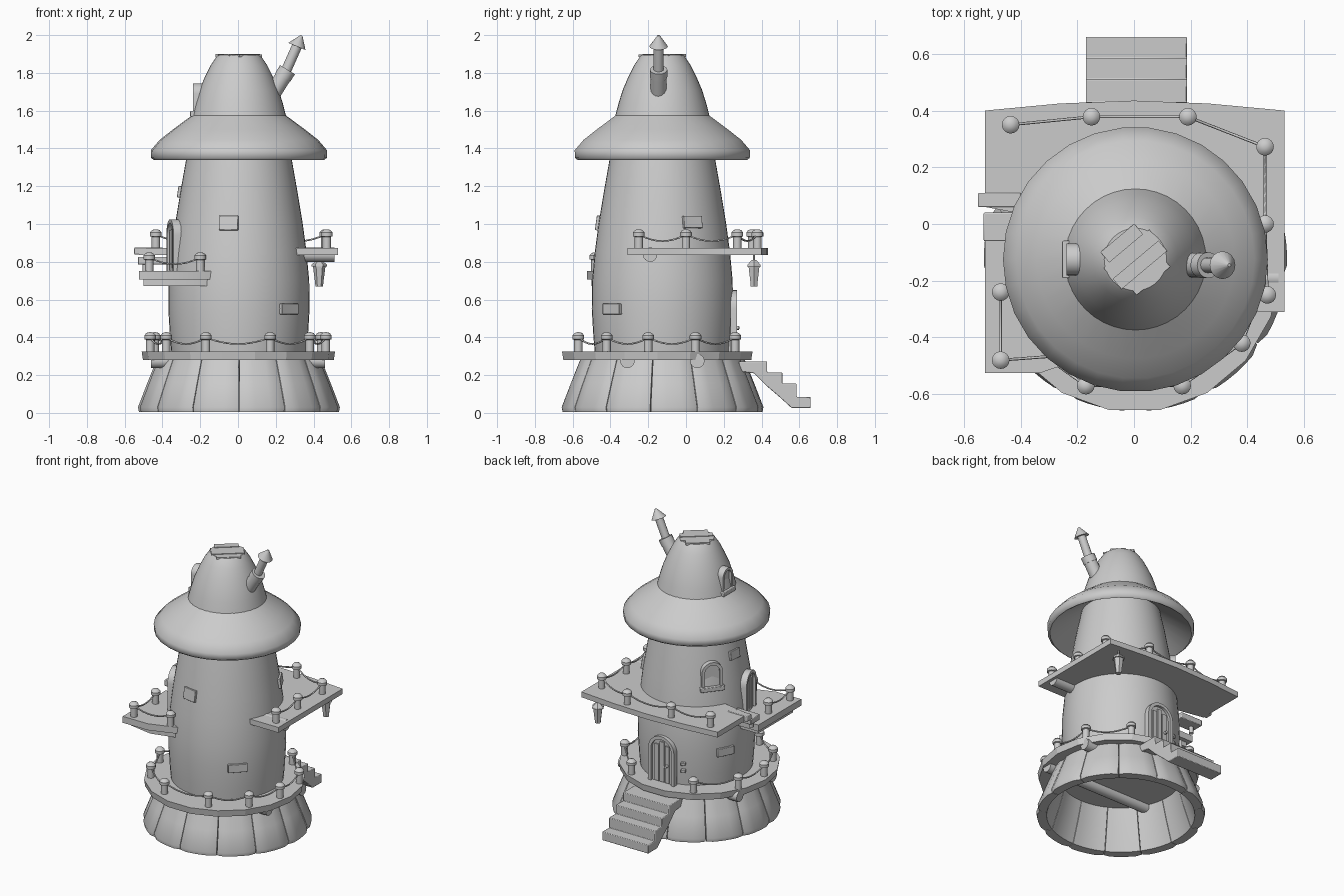
import bpy, bmesh
from math import sin, cos, pi, radians, sqrt
from mathutils import Vector, Matrix

cube = bpy.data.objects.get("Cube")
if cube:
    bpy.data.objects.remove(cube, do_unlink=True)

clay = bpy.data.materials.new("light grey clay")
clay.use_nodes = True
GREY = (0.6, 0.6, 0.6, 1)
clay.diffuse_color = GREY
clay.node_tree.nodes["Principled BSDF"].inputs["Base Color"].default_value = GREY
CENTRE = Vector((0.005, -0.125, 0))


def finish(name, bm, matrix=None, bevel=0, angle=35):
    """Turn a bmesh into a shaded object with the shared material."""
    bmesh.ops.recalc_face_normals(bm, faces=bm.faces)
    me = bpy.data.meshes.new(name)
    bm.to_mesh(me)
    bm.free()
    ob = bpy.data.objects.new(name, me)
    bpy.context.collection.objects.link(ob)
    me.materials.append(clay)
    if matrix:
        ob.matrix_world = matrix
    if bevel:
        mod = ob.modifiers.new("soft edges", "BEVEL")
        mod.width, mod.segments = bevel, 2
    bpy.ops.object.select_all(action="DESELECT")
    ob.select_set(True)
    bpy.context.view_layer.objects.active = ob
    bpy.ops.object.shade_smooth_by_angle(angle=radians(angle))
    return ob


def lathe(name, profile, sides, at=CENTRE, closed=False, matrix=None, angle=35, turn=0):
    """Revolve (radius, height) points; open profiles are capped."""
    bm = bmesh.new()
    rings = []
    for r, z in profile:
        rings.append([bm.verts.new((r * cos(2 * pi * i / sides + turn), r * sin(2 * pi * i / sides + turn), z))
                      for i in range(sides)])
    pairs = list(zip(rings, rings[1:]))
    if closed:
        pairs.append((rings[-1], rings[0]))
    for a, b in pairs:
        for i in range(sides):
            j = (i + 1) % sides
            bm.faces.new((a[i], a[j], b[j], b[i]))
    if not closed:
        bm.faces.new(rings[0])
        bm.faces.new(rings[-1])
    return finish(name, bm, matrix or Matrix.Translation(at), angle=angle)


def prism(name, outline, axis, low, high, matrix=None, bevel=0, angle=35):
    """Extrude a 2D outline along z (plan), y (front) or x (side)."""
    put = {"z": lambda a, b, d: (a, b, d), "y": lambda a, b, d: (a, d, b), "x": lambda a, b, d: (d, a, b)}[axis]
    bm = bmesh.new()
    face = bm.faces.new([bm.verts.new(put(a, b, low)) for a, b in outline])
    new = bmesh.ops.extrude_face_region(bm, geom=[face])["geom"]
    shift = Vector(put(0, 0, high - low))
    bmesh.ops.translate(bm, vec=shift, verts=[v for v in new if isinstance(v, bmesh.types.BMVert)])
    return finish(name, bm, matrix, bevel, angle)


def box(name, x, y, z, matrix=None, bevel=0):
    rect = [(x[0], y[0]), (x[1], y[0]), (x[1], y[1]), (x[0], y[1])]
    return prism(name, rect, "z", z[0], z[1], matrix, bevel)


def rod(name, start, end, r1, r2, sides=16):
    start, end = Vector(start), Vector(end)
    d = end - start
    m = Matrix.Translation(start) @ d.to_track_quat("Z", "Y").to_matrix().to_4x4()
    return lathe(name, [(r1, 0), (r2, d.length)], sides, matrix=m)


def facing(angle, radius, z):
    """Wall frame whose +y points outward; zero is the back, turning towards -x."""
    return Matrix.Translation(CENTRE) @ Matrix.Rotation(radians(angle), 4, "Z") @ Matrix.Translation((0, radius, z))


# Tower body
WALL = [(0.355, 0.29), (0.365, 0.4), (0.374, 0.55), (0.372, 0.7), (0.358, 0.85), (0.338, 1.0),
        (0.31, 1.17), (0.28, 1.34), (0.24, 1.53)]
lathe("tower_wall", WALL, 48)


def wall_radius(z):
    for (r1, z1), (r2, z2) in zip(WALL, WALL[1:]):
        if z1 <= z <= z2:
            return r1 + (r2 - r1) * (z - z1) / (z2 - z1)


# Roof
lathe("roof_skirt", [(0.235, 1.585), (0.35, 1.5), (0.42, 1.445), (0.467, 1.39), (0.465, 1.35), (0.45, 1.338),
                     (0.43, 1.35), (0.24, 1.48)], 30, closed=True, angle=50)
lathe("roof_dome", [(0.262, 1.52), (0.25, 1.57), (0.232, 1.64), (0.21, 1.71), (0.18, 1.78), (0.15, 1.84),
                    (0.12, 1.885), (0.11, 1.895)], 40)
for i in range(4):
    mid = (i - 1.5) * 0.05
    reach = sqrt(0.108 ** 2 - mid ** 2)
    box("roof_cap_plank", (-reach, reach), (mid - 0.024, mid + 0.024), (1.885, 1.898 + 0.003 * (i % 2)),
        Matrix.Translation(CENTRE) @ Matrix.Rotation(radians(40), 4, "Z"))

# Chimney pipe
rod("pipe_elbow", (0.17, -0.145, 1.67), (0.258, -0.145, 1.81), 0.043, 0.043)
rod("pipe_collar", (0.238, -0.145, 1.778), (0.262, -0.145, 1.817), 0.046, 0.046)
rod("pipe_upper", (0.245, -0.145, 1.79), (0.318, -0.145, 1.955), 0.027, 0.027)
rod("pipe_cap", (0.312, -0.145, 1.94), (0.336, -0.145, 1.998), 0.049, 0.006)

# Stone foundation: separate bulging blocks around an open ring
BLOCKS = 13
SECTION = [(0.53, 0.005), (0.535, 0.03), (0.485, 0.16), (0.435, 0.285), (0.385, 0.285), (0.42, 0.16), (0.47, 0.005)]
for k in range(BLOCKS):
    bm = bmesh.new()
    rows = []
    for s in range(7):
        t = s / 6
        a = -pi / 2 + 2 * pi * (k + 0.008 + 0.984 * t) / BLOCKS
        pinch = 0.012 if s in (0, 6) else 0
        rows.append([bm.verts.new(((r - pinch * (i < 4)) * cos(a), (r - pinch * (i < 4)) * sin(a), z))
                     for i, (r, z) in enumerate(SECTION)])
    for a, b in zip(rows, rows[1:]):
        for i in range(len(SECTION)):
            j = (i + 1) % len(SECTION)
            bm.faces.new((a[i], a[j], b[j], b[i]))
    bm.faces.new(rows[0])
    bm.faces.new(rows[-1])
    finish("foundation_stone", bm, Matrix.Translation(CENTRE), angle=50)

# Decks and support beams
lathe("ring_deck", [(0.505, 0.28), (0.512, 0.325)], 18, (0.002, -0.152, 0), angle=15)
prism("upper_deck", [(-0.525, 0.4), (-0.26, 0.425), (0, 0.435), (0.26, 0.425), (0.53, 0.4), (0.53, -0.31),
                     (0.3, -0.31), (0.2, -0.05), (-0.2, 0.0), (-0.525, 0.06)], "z", 0.835, 0.872)
prism("lower_deck", [(-0.525, -0.05), (-0.525, -0.525), (-0.33, -0.525), (-0.14, -0.46), (-0.2, -0.05)],
      "z", 0.705, 0.75)
prism("lower_deck_support", [(-0.5, -0.08), (-0.5, -0.47), (-0.33, -0.5), (-0.14, -0.45), (-0.2, -0.08)],
      "z", 0.672, 0.705)
box("deck_step", (-0.53, -0.36), (-0.06, 0.04), (0.785, 0.825), bevel=0.004)
box("deck_sill", (-0.55, -0.4), (0.06, 0.11), (0.838, 0.876), bevel=0.004)
rod("step_post", (-0.49, -0.02, 0.74), (-0.49, -0.02, 0.79), 0.015, 0.015)
for y in (-0.31, 0.06):
    rod("ring_deck_beam", (-0.46, y, 0.275), (0.46, y, 0.275), 0.038, 0.038)
rod("upper_deck_beam", (0.25, -0.19, 0.838), (0.51, -0.19, 0.838), 0.038, 0.038)

# Back stairs
STEPS = [(0.28, 0.272), (0.43, 0.272), (0.43, 0.215), (0.51, 0.215), (0.51, 0.155), (0.585, 0.155), (0.585, 0.085),
         (0.66, 0.085), (0.66, 0.025), (0.56, 0.025), (0.5, 0.08), (0.43, 0.14), (0.36, 0.21), (0.28, 0.22)]
prism("back_stairs", STEPS, "x", -0.17, 0.187, bevel=0.004)

# Railing posts with sagging ropes
def railing(name, points, z):
    for x, y in points:
        lathe(name + "_post", [(0.022, 0), (0.022, 0.062), (0.031, 0.065), (0.031, 0.085), (0.02, 0.098),
                               (0.006, 0.102)], 16, (x, y, z))
    curve = bpy.data.curves.new(name + "_rope", "CURVE")
    curve.dimensions, curve.bevel_depth, curve.bevel_resolution = "3D", 0.005, 1
    for a, b in zip(points, points[1:]):
        line = curve.splines.new("POLY")
        line.points.add(8)
        for i, p in enumerate(line.points):
            t = i / 8
            sag = 0.14 * t * (1 - t)
            p.co = (a[0] + (b[0] - a[0]) * t, a[1] + (b[1] - a[1]) * t, z + 0.075 - sag, 1)
    curve.materials.append(clay)
    bpy.context.collection.objects.link(bpy.data.objects.new(name + "_rope", curve))


side = [(0.17, -0.57), (0.38, -0.42), (0.465, -0.2), (0.44, 0.05), (0.24, 0.26)]
railing("ring_rail", [(-x, y) for x, y in reversed(side)] + side, 0.325)
railing("upper_rail", [(-0.435, 0.35), (-0.15, 0.378), (0.19, 0.378), (0.462, 0.272), (0.462, 0), (0.47, -0.25)], 0.87)
railing("lower_rail", [(-0.47, -0.24), (-0.47, -0.48), (-0.2, -0.46)], 0.748)

# Hanging lantern
lathe("lantern_glass", [(0.02, 0.67), (0.022, 0.69), (0.033, 0.775)], 6, (0.43, 0.36, 0), angle=20)
lathe("lantern_roof", [(0.042, 0.775), (0.04, 0.785), (0.012, 0.81)], 6, (0.43, 0.36, 0), angle=20)
rod("lantern_hook", (0.43, 0.36, 0.8), (0.43, 0.36, 0.84), 0.006, 0.006, 8)


# Arched doors and windows
def arch(half, height):
    top = height - half
    return [(-half, 0)] + [(-half * cos(pi * i / 14), top + half * sin(pi * i / 14)) for i in range(15)] + [(half, 0)]


def opening(name, frame, half, height, depth, rim, sill=False):
    outer, inner = arch(half, height), arch(half - rim, height - rim)
    prism(name + "_frame", outer + inner[::-1], "y", 0, depth, frame)
    prism(name + "_panel", inner, "y", -0.02, depth - 0.018, frame)
    if sill:
        box(name + "_sill", (-half - 0.01, half + 0.01), (0, depth + 0.015), (-0.012, 0.018), frame, 0.004)
        return
    w = (half - rim) / 2
    for i in (-1, 0, 1):
        box(name + "_plank", (i * w - w * 0.4, i * w + w * 0.4), (0, depth - 0.009),
            (0.005, height - rim - w * (0.5 if i == 0 else 1.1)), frame)


opening("back_door", facing(0, 0.36, 0.325), 0.1, 0.325, 0.035, 0.022)
opening("side_door", facing(103, 0.328, 0.75), 0.085, 0.275, 0.047, 0.02)
opening("wall_window", facing(52, 0.3, 0.985), 0.07, 0.185, 0.045, 0.02, True)
opening("roof_dormer", facing(90, 0.155, 1.58), 0.056, 0.165, 0.088, 0.018, True)
handle = facing(-2, 0.36, 0)
rod("door_handle", handle @ Vector((-0.055, 0.01, 0.45)), handle @ Vector((-0.055, 0.045, 0.45)), 0.01, 0.01, 12)
for z in (0.42, 0.47):
    lamp = facing(22, 0.36, z)
    box("wall_bracket", (-0.015, 0.015), (0, 0.03), (0, 0.02), lamp, 0.003)

# Loose bricks standing proud of the wall
for turn, z, width, height in [(171, 1.005, 0.1, 0.078), (225, 0.55, 0.125, 0.056), (-62, 1.01, 0.11, 0.065),
                               (64, 0.55, 0.12, 0.056), (85, 1.17, 0.09, 0.06)]:
    lean = Matrix.Rotation(radians(8 if z > 0.8 else 0), 4, "X")
    box("wall_brick", (-width / 2, width / 2), (-0.03, 0.012), (-height / 2, height / 2),
        facing(turn, wall_radius(z), z) @ lean, 0.003)
